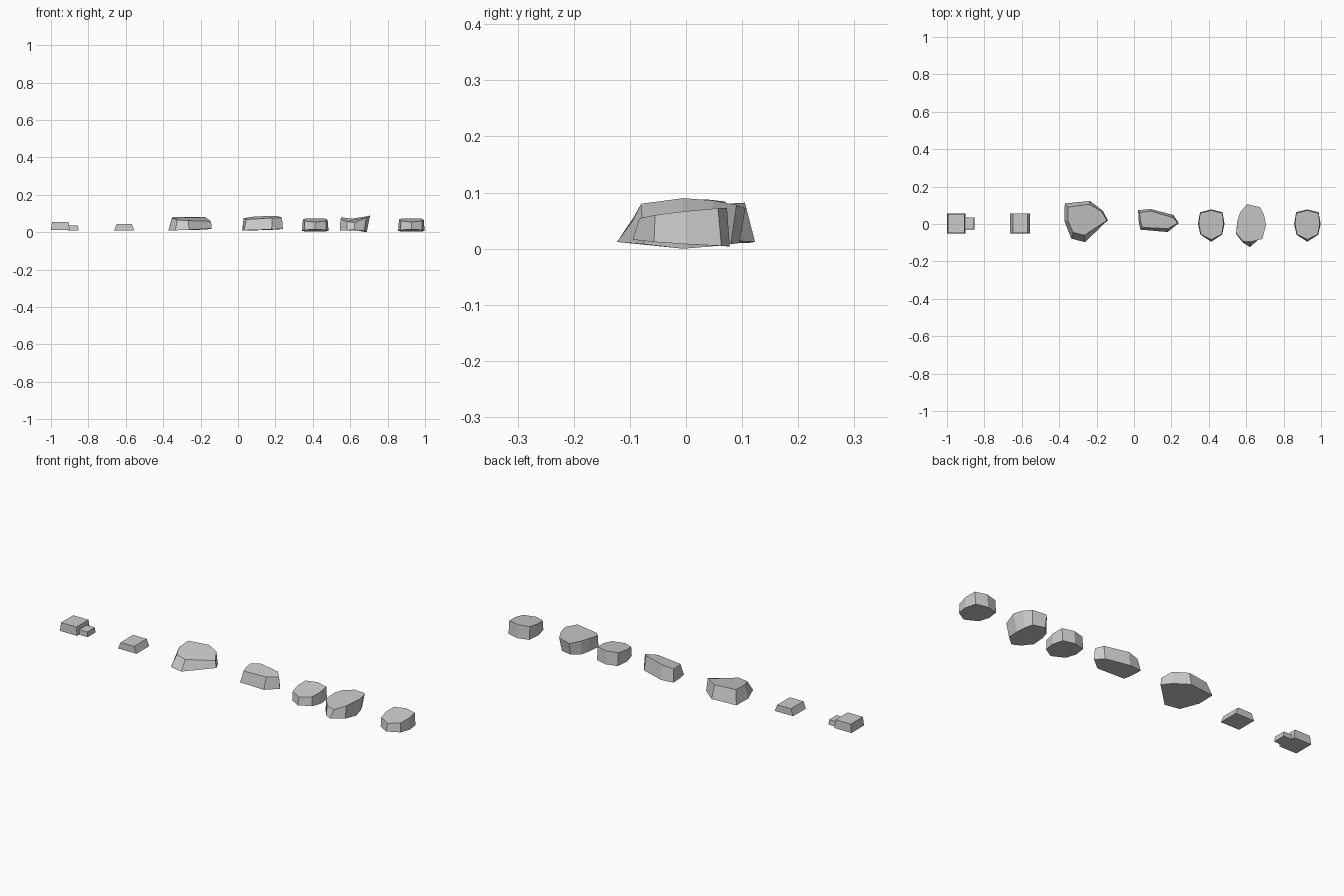
import bpy, bmesh


def stone(name, bottom, top, dx=0.0):
    """Flat-faced stone lofted from a bottom ring to a top ring."""
    bm = bmesh.new()
    lo = [bm.verts.new((x + dx, y, z)) for x, y, z in bottom]
    hi = [bm.verts.new((x + dx, y, z)) for x, y, z in top]
    n = len(lo)
    for i in range(n):
        j = (i + 1) % n
        bm.faces.new((lo[i], lo[j], hi[j], hi[i]))
    bm.faces.new(lo[::-1])
    bm.faces.new(hi)
    bmesh.ops.recalc_face_normals(bm, faces=bm.faces)
    me = bpy.data.meshes.new(name)
    bm.to_mesh(me)
    bm.free()
    ob = bpy.data.objects.new(name, me)
    bpy.context.collection.objects.link(ob)
    return ob


def slab(name, x0, x1, y0, y1, z0, z1, inx, iny):
    """Small block with a slightly inset top."""
    def ring(a, b, z):
        return [(x0 + a, y0 + b, z), (x1 - a, y0 + b, z),
                (x1 - a, y1 - b, z), (x0 + a, y1 - b, z)]
    return stone(name, ring(0, 0, z0), ring(inx, iny, z1))


def mirrored(half):
    """Close a half ring (back to front) across x = 0."""
    return half + [(-x, y, z) for x, y, z in half[-2:0:-1]]


# Little slabs on the left
slab("small_slab", -1.0, -0.9, -0.05, 0.055, 0.012, 0.056, 0.006, 0.002)
slab("small_chip", -0.91, -0.853, -0.03, 0.036, 0.01, 0.036, 0.003, 0.002)
slab("wedge_slab", -0.662, -0.555, -0.05, 0.056, 0.01, 0.045, 0.014, 0.001)

# Large angular boulder
stone("large_boulder",
      [(-0.37, 0.11, 0.01), (-0.235, 0.123, 0.012), (-0.166, 0.07, 0.015),
       (-0.14, 0.02, 0.02), (-0.262, -0.097, 0.013), (-0.335, -0.078, 0.01),
       (-0.372, 0.015, 0.01)],
      [(-0.352, 0.09, 0.08), (-0.24, 0.105, 0.082), (-0.172, 0.066, 0.08),
       (-0.145, 0.018, 0.058), (-0.265, -0.06, 0.062), (-0.325, -0.045, 0.065),
       (-0.352, 0.015, 0.076)])

# Long tapered stone
stone("long_stone",
      [(0.022, 0.074, 0.01), (0.09, 0.08, 0.01), (0.21, 0.048, 0.014),
       (0.24, 0.005, 0.018), (0.18, -0.043, 0.015), (0.033, -0.03, 0.01),
       (0.025, 0.015, 0.01)],
      [(0.03, 0.06, 0.075), (0.088, 0.07, 0.084), (0.207, 0.035, 0.088),
       (0.235, 0.005, 0.078), (0.182, -0.025, 0.076), (0.045, -0.018, 0.068),
       (0.035, 0.015, 0.072)])

# Two matching rounded stones
base = mirrored([(0, 0.078, 0.004), (0.06, 0.063, 0.005), (0.071, 0, 0.008),
                 (0.058, -0.057, 0.012), (0, -0.095, 0.016)])
cap = mirrored([(0, 0.073, 0.073), (0.06, 0.057, 0.072), (0.066, 0, 0.067),
                (0.056, -0.055, 0.06), (0, -0.083, 0.054)])
stone("round_stone_left", base, cap, 0.413)
stone("round_stone_right", base, cap, 0.927)

# Broad stone with a chipped front
stone("broad_stone",
      [(0.567, 0.06, 0.008), (0.604, 0.095, 0.01), (0.665, 0.08, 0.008),
       (0.68, 0.045, 0.004), (0.688, -0.005, 0.0), (0.675, -0.075, 0.008),
       (0.62, -0.123, 0.012), (0.583, -0.1, 0.01), (0.546, -0.053, 0.01),
       (0.552, 0.016, 0.01)],
      [(0.567, 0.062, 0.078), (0.604, 0.106, 0.072), (0.674, 0.09, 0.078),
       (0.695, 0.048, 0.086), (0.706, -0.005, 0.09), (0.686, -0.08, 0.08),
       (0.625, -0.095, 0.05), (0.583, -0.092, 0.058), (0.547, -0.05, 0.07),
       (0.552, 0.016, 0.078)])
